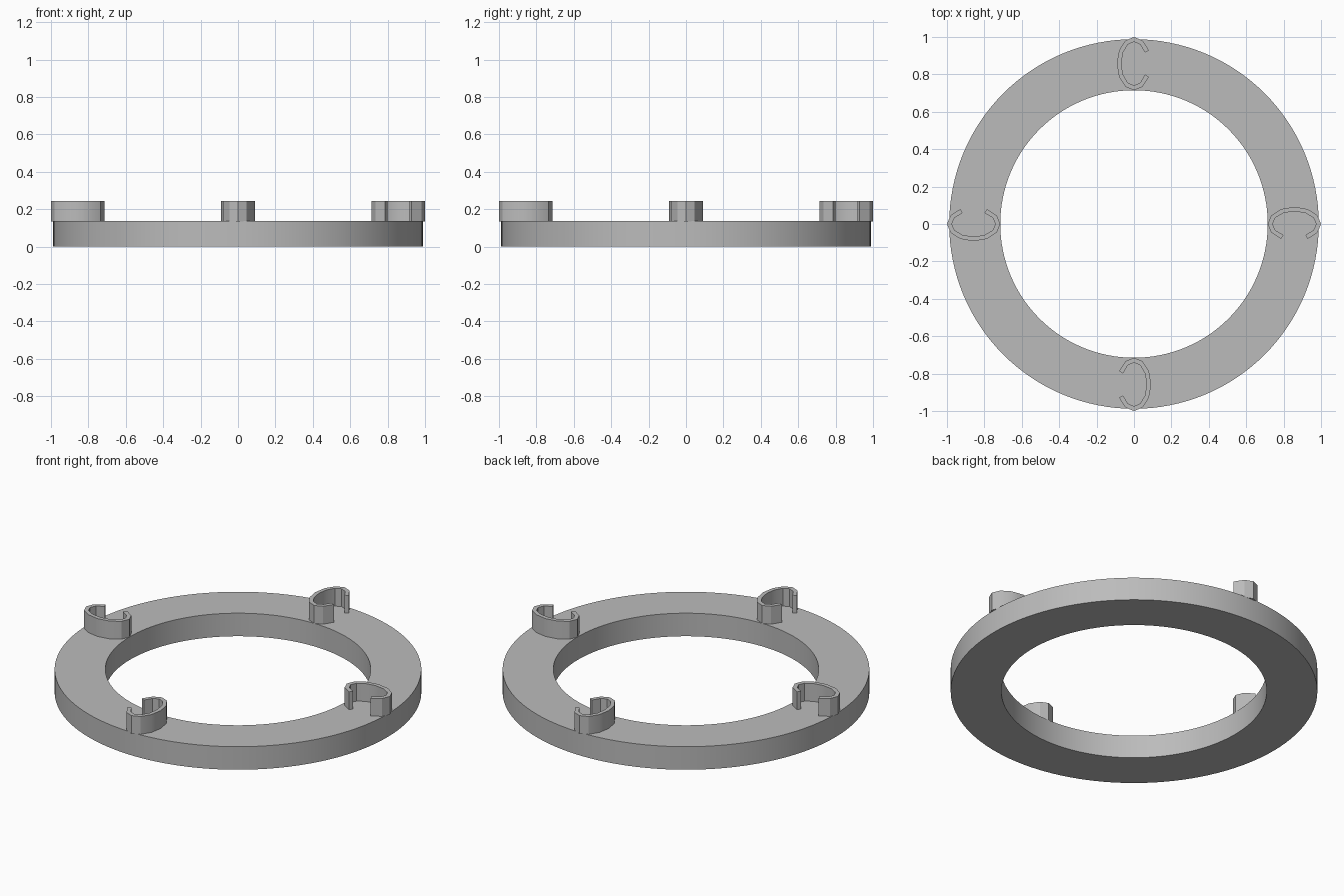
import bpy, bmesh
from math import cos, sin, pi, radians
from mathutils import Matrix

cube = bpy.data.objects.get("Cube")
if cube:
    bpy.data.objects.remove(cube, do_unlink=True)

grey = bpy.data.materials.new("plain_grey")
grey.use_nodes = True
grey.diffuse_color = (0.5, 0.5, 0.5, 1)
grey.node_tree.nodes["Principled BSDF"].inputs["Base Color"].default_value = (0.5, 0.5, 0.5, 1)


def band(name, outer, inner, z0, z1, closed):
    """Wall between two matching outlines, extruded from z0 to z1."""
    bm = bmesh.new()
    rows = [[bm.verts.new((x, y, z)) for x, y in line]
            for line, z in ((outer, z0), (outer, z1), (inner, z1), (inner, z0))]
    n = len(outer)
    for i in range(n if closed else n - 1):
        j = (i + 1) % n
        for k in range(4):
            a, b = rows[k], rows[(k + 1) % 4]
            bm.faces.new((a[i], a[j], b[j], b[i]))
    if not closed:
        for i in (0, n - 1):
            bm.faces.new([row[i] for row in rows])
    bmesh.ops.recalc_face_normals(bm, faces=bm.faces)
    mesh = bpy.data.meshes.new(name)
    bm.to_mesh(mesh)
    bm.free()
    mesh.materials.append(grey)
    obj = bpy.data.objects.new(name, mesh)
    bpy.context.collection.objects.link(obj)
    bpy.ops.object.select_all(action='DESELECT')
    obj.select_set(True)
    bpy.context.view_layer.objects.active = obj
    bpy.ops.object.shade_smooth_by_angle(angle=radians(30))
    return obj


def ellipse(rx, ry, angles):
    return [(rx * cos(a), ry * sin(a)) for a in angles]


# Flat base ring
full = [2 * pi * i / 128 for i in range(128)]
band("base_ring", ellipse(0.988, 0.988, full), ellipse(0.715, 0.715, full), 0, 0.137, True)

# Four open oval clips, turned a quarter each around the ring
arc = [radians(a) for a in range(30, 331, 30)]
for i, side in enumerate(("back", "right", "front", "left")):
    clip = band(side + "_clip", ellipse(0.092, 0.1425, arc),
                ellipse(0.068, 0.117, arc), 0.135, 0.243, False)
    turn = {"back": 0, "right": 90, "front": 180, "left": 270}[side]
    clip.matrix_world = Matrix.Rotation(radians(turn), 4, 'Z') @ Matrix.Translation((0, 0.8575, 0))
